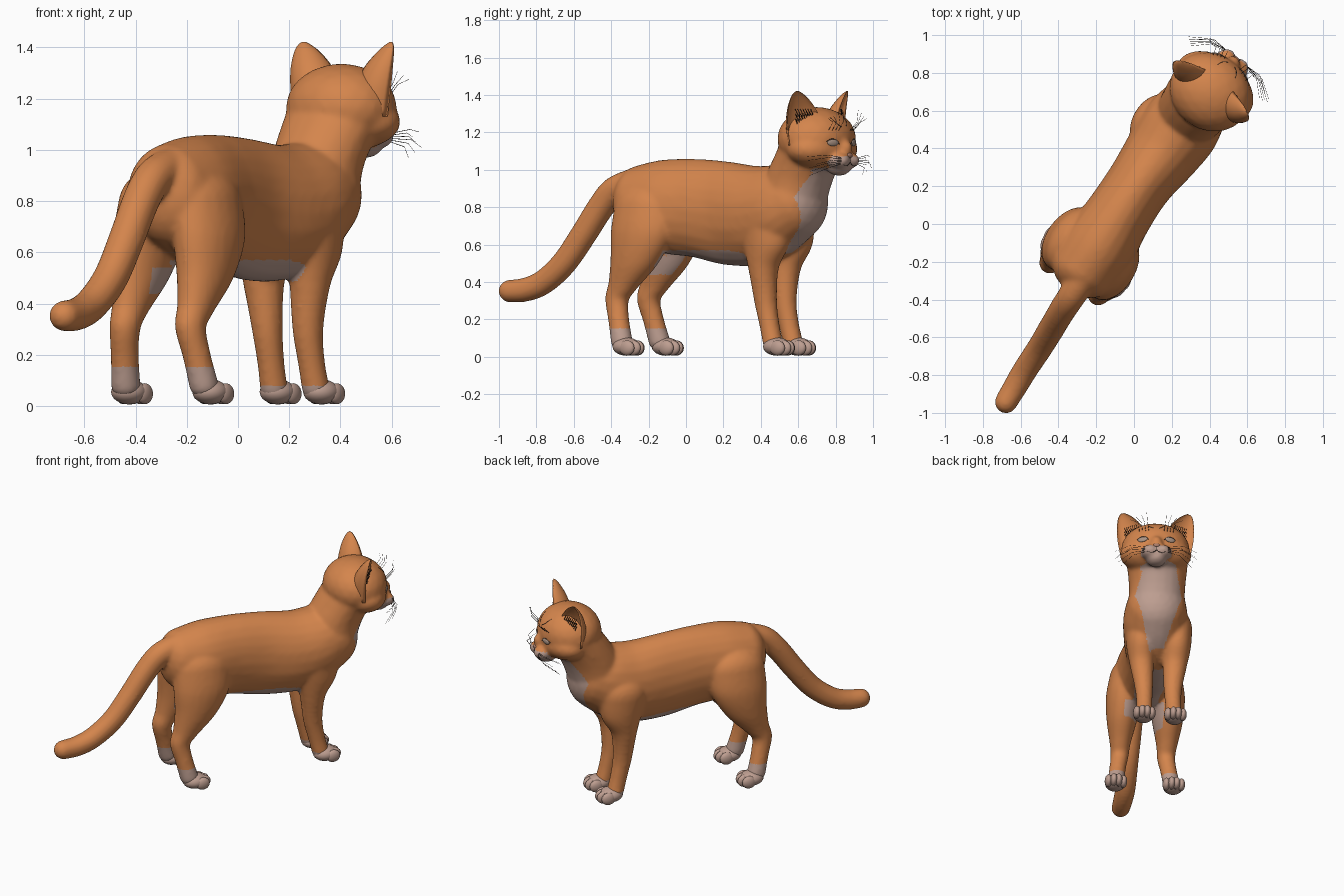
import bpy, bmesh, math
from mathutils import Matrix, Vector
from mathutils.bvhtree import BVHTree

if "Cube" in bpy.data.objects:
    bpy.data.objects.remove(bpy.data.objects["Cube"])

# Frames: the cat is modelled facing +y, then turned; the head turns a little more
ROOT = Matrix.Translation((-0.07, 0.047, 0)) @ Matrix.Rotation(math.radians(-33.5), 4, 'Z')
HEAD = Matrix.Translation((0.036, 0.815, 0)) @ Matrix.Rotation(math.radians(-4.5), 4, 'Z')
HEAD_INV = HEAD.inverted()
SIDES = ((-1, "left"), (1, "right"))


def material(name, rgb):
    m = bpy.data.materials.new(name)
    m.use_nodes = True
    m.diffuse_color = (*rgb, 1)
    m.node_tree.nodes["Principled BSDF"].inputs["Base Color"].default_value = (*rgb, 1)
    return m


ORANGE = material("orange_fur", (0.66, 0.235, 0.073))
PALE = material("pale_fur", (0.51, 0.34, 0.28))
DARK = material("dark_hair", (0.035, 0.025, 0.02))
EYE = material("eye_grey", (0.4, 0.29, 0.23))
NOSE = material("nose_pink", (0.4, 0.2, 0.14))


def add_object(name, data, matrix, *mats):
    ob = bpy.data.objects.new(name, data)
    bpy.context.collection.objects.link(ob)
    for m in mats:
        data.materials.append(m)
    ob.matrix_world = matrix
    return ob


def mesh_from(bm, name):
    bmesh.ops.recalc_face_normals(bm, faces=bm.faces)
    for f in bm.faces:
        f.smooth = True
    me = bpy.data.meshes.new(name)
    bm.to_mesh(me)
    bm.free()
    return me


def ellipsoid(bm, centre, radii, frame=Matrix()):
    m = frame @ Matrix.Translation(centre) @ Matrix.Diagonal((*radii, 1))
    bmesh.ops.create_icosphere(bm, subdivisions=3, radius=1, matrix=m)


def spline(pts, steps):
    """Smooth in-between stations."""
    out = []
    for i in range(len(pts) - 1):
        p0, p1 = pts[max(i - 1, 0)], pts[i]
        p2, p3 = pts[i + 1], pts[min(i + 2, len(pts) - 1)]
        for k in range(steps):
            t = k / steps
            out.append([b + t * ((c - a) + t * ((2 * a - 5 * b + 4 * c - d)
                        + t * (3 * b - a - 3 * c + d))) / 2
                        for a, b, c, d in zip(p0, p1, p2, p3)])
    return out + [list(pts[-1])]


def chain(bm, stations, steps=6):
    for s in spline(stations, steps):
        ellipsoid(bm, s[:3], s[3:])


bm = bmesh.new()
# Trunk: x, y, z, then radii
chain(bm, [(-0.005, -0.35, 0.825, 0.175, 0.14, 0.2), (-0.005, -0.2, 0.805, 0.195, 0.16, 0.25),
           (-0.01, 0.0, 0.795, 0.178, 0.16, 0.265), (-0.01, 0.2, 0.768, 0.176, 0.16, 0.278),
           (0, 0.4, 0.755, 0.2, 0.16, 0.267), (0.005, 0.55, 0.785, 0.213, 0.16, 0.245),
           (0.01, 0.65, 0.825, 0.195, 0.17, 0.205)], 9)
# Neck
chain(bm, [(0.01, 0.645, 0.85, 0.185, 0.175, 0.1), (0.01, 0.675, 0.95, 0.185, 0.18, 0.1),
           (0.015, 0.73, 1.05, 0.195, 0.175, 0.1), (0.025, 0.79, 1.13, 0.21, 0.18, 0.1)], 8)
# Tail
chain(bm, [(0.015, -0.38, 0.93, 0.08, 0.08, 0.08), (0.02, -0.5, 0.89, 0.075, 0.075, 0.075),
           (0.02, -0.59, 0.8, 0.073, 0.073, 0.073), (0.025, -0.7, 0.65, 0.071, 0.071, 0.071),
           (0.03, -0.82, 0.5, 0.069, 0.069, 0.069), (0.03, -0.95, 0.4, 0.067, 0.067, 0.067),
           (0.035, -1.06, 0.36, 0.065, 0.065, 0.065), (0.04, -1.16, 0.352, 0.061, 0.061, 0.061)], 8)
# Skull, cheeks, nose bridge and chin
for c, r in (((0, -0.01, 1.165), (0.226, 0.202, 0.172)), ((0, 0.025, 1.11), (0.236, 0.16, 0.115)),
             ((0, 0.14, 1.115), (0.05, 0.085, 0.06)), ((0, 0.14, 1.015), (0.065, 0.07, 0.048))):
    ellipsoid(bm, c, r, HEAD)
for s, _ in SIDES:
    ellipsoid(bm, (s * 0.042, 0.17, 1.05), (0.057, 0.066, 0.045), HEAD)
    # Hind leg
    h, f = -0.02, -0.018
    chain(bm, [(h + s * 0.115, -0.25, 0.78, 0.125, 0.19, 0.15), (h + s * 0.14, -0.26, 0.66, 0.12, 0.185, 0.1),
               (h + s * 0.15, -0.3, 0.52, 0.1, 0.142, 0.08), (h + s * 0.153, -0.37, 0.39, 0.07, 0.085, 0.06),
               (h + s * 0.153, -0.41, 0.31, 0.06, 0.066, 0.05), (h + s * 0.168, -0.39, 0.2, 0.055, 0.058, 0.05),
               (h + s * 0.183, -0.36, 0.08, 0.058, 0.06, 0.05)])
    # Front leg
    chain(bm, [(f + s * 0.11, 0.51, 0.74, 0.112, 0.158, 0.13), (f + s * 0.115, 0.52, 0.61, 0.097, 0.135, 0.08),
               (f + s * 0.108, 0.5, 0.48, 0.08, 0.085, 0.06), (f + s * 0.095, 0.505, 0.3, 0.061, 0.063, 0.05),
               (f + s * 0.095, 0.53, 0.17, 0.053, 0.055, 0.05), (f + s * 0.098, 0.555, 0.07, 0.055, 0.055, 0.05)])

# Fuse the parts into a single smooth skin
body = add_object("body", mesh_from(bm, "body"), Matrix())
remesh = body.modifiers.new("fuse", 'REMESH')
remesh.mode = 'VOXEL'
remesh.voxel_size = 0.0105
relax = body.modifiers.new("relax", 'SMOOTH')
relax.factor, relax.iterations = 0.5, 14
bpy.context.view_layer.update()
skin = bpy.data.meshes.new_from_object(body.evaluated_get(bpy.context.evaluated_depsgraph_get()))
body.modifiers.clear()
body.data = skin
skin.materials.clear()
skin.materials.append(ORANGE)
skin.materials.append(PALE)


def is_pale(c, n):
    h = HEAD_INV @ c
    socks = c.z < (0.155 if c.y < 0 else 0.08)
    muzzle = h.y > 0.13 and h.z < 1.072 and abs(h.x) < 0.1
    chin = h.y > 0.03 and 0.96 < h.z < 1.01 and abs(h.x) < 0.1
    half = 0.04 + 0.35 * (c.z - 0.52) if c.z < 0.85 else 0.155 - 0.3 * (c.z - 0.85)
    bib = c.y > 0.59 and 0.5 < c.z < 1.02 and n.y > 0.1 and abs(c.x - 0.01) < half
    belly = -0.27 < c.y < 0.42 and abs(c.x) < 0.13 and 0.48 < c.z < 0.57 and n.z < -0.35
    thigh = -0.36 < c.y < -0.15 and 0.44 < c.z < 0.54 and c.x < 0 and n.x > 0.5
    return socks or muzzle or chin or bib or belly or thigh


for p in skin.polygons:
    p.use_smooth = True
    p.material_index = int(is_pale(p.center, p.normal))
body.matrix_world = ROOT

# Paws with four toes each
for s, side in SIDES:
    for px, py, end in ((s * 0.19 - 0.02, -0.325, "hind"), (s * 0.102 - 0.015, 0.585, "front")):
        bm = bmesh.new()
        ellipsoid(bm, (px, py, 0.055), (0.068, 0.078, 0.049))
        for t in (-1.5, -0.5, 0.5, 1.5):
            ellipsoid(bm, (px + t * 0.033, py + 0.055 - 0.009 * t * t, 0.048), (0.024, 0.046, 0.041))
        add_object(f"{end}_{side}_paw", mesh_from(bm, "paw"), ROOT, PALE)

# Finds the face surface at a sideways and height position, in the head frame
tree = BVHTree.FromPolygons([v.co for v in skin.vertices], [p.vertices for p in skin.polygons])


def on_face(x, z):
    hit, normal, _, _ = tree.ray_cast(HEAD @ Vector((x, 1, z)), HEAD.to_3x3() @ Vector((0, -1, 0)))
    if hit is None:
        return Vector((x, 0, z)), Vector((0, 1, 0))
    return HEAD_INV @ hit, HEAD_INV.to_3x3() @ normal


def strands(name, lines, radius):
    cu = bpy.data.curves.new(name, 'CURVE')
    cu.dimensions = '3D'
    cu.bevel_depth, cu.bevel_resolution = radius, 0
    for pts in lines:
        sp = cu.splines.new('POLY')
        sp.points.add(len(pts) - 1)
        for i, (q, p) in enumerate(zip(sp.points, pts)):
            q.co = (*p, 1)
            q.radius = 1 - 0.6 * i / len(pts)
    add_object(name, cu, ROOT @ HEAD, DARK)


def draped(pts):
    return [on_face(*p)[0] for p in spline(pts, 4)]


# Ears: broad, dished, tapering shells
EAR = [(0.13, 1.13, 0.095, 0.1), (0.145, 1.24, 0.098, 0.098), (0.162, 1.32, 0.084, 0.074),
       (0.185, 1.38, 0.053, 0.042), (0.198, 1.408, 0.028, 0.022), (0.203, 1.421, 0.008, 0.007)]
for s, side in SIDES:
    bm = bmesh.new()
    rings = []
    for x, z, rx, ry in spline(EAR, 3):
        ring = []
        for k in range(24):
            a = k * math.tau / 24
            dy = math.sin(a) * ry * (-0.55 if math.sin(a) > 0 else 1)
            v = Matrix.Rotation(-s * 0.45, 3, 'Z') @ Vector((math.cos(a) * rx, dy + 0.033, 0))
            ring.append(bm.verts.new(v + Vector((s * x, 0, z))))
        rings.append(ring)
    for r0, r1 in zip(rings, rings[1:]):
        for k in range(24):
            bm.faces.new((r0[k], r0[k - 1], r1[k - 1], r1[k]))
    bm.faces.new(rings[-1])
    bm.faces.new(rings[0])
    add_object(side + "_ear", mesh_from(bm, "ear"), ROOT @ HEAD, ORANGE)

    # Eyes: thin almond plates lying on the face
    p, n = on_face(s * 0.09, 1.145)
    bm = bmesh.new()
    turn = n.to_track_quat('Z', 'Y').to_matrix().to_4x4()
    ellipsoid(bm, (0, 0, 0), (0.034, 0.018, 0.008), Matrix.Translation(p) @ turn)
    add_object(side + "_eye", mesh_from(bm, "eye"), ROOT @ HEAD, EYE)

# Nose
bm = bmesh.new()
ellipsoid(bm, on_face(0, 1.078)[0], (0.022, 0.01, 0.013))
add_object("nose", mesh_from(bm, "nose"), ROOT @ HEAD, NOSE)

# Lids, mouth, brow marks, whiskers and ear tufts
marks, hairs, tufts = [draped([(0, 1.068), (0, 1.04)])], [], []
for s, _ in SIDES:
    marks.append(draped([(s * 0.05, 1.138), (s * 0.072, 1.16), (s * 0.1, 1.165), (s * 0.128, 1.15)]))
    marks.append(draped([(0, 1.04), (s * 0.03, 1.022), (s * 0.065, 1.03)]))
    marks.append(draped([(s * 0.02, 1.23), (s * 0.045, 1.25), (s * 0.06, 1.28)]))
    for i in range(6):
        root = on_face(s * 0.075, 1.03 + 0.007 * i)[0]
        end = Vector((s * (0.23 + 0.02 * (i % 3)), 0.12 + 0.015 * (i % 4), 0.97 + 0.02 * i))
        hairs.append([root, root.lerp(end, 0.5) + Vector((0, 0.03, 0.012)), end])
    for i in range(4):
        root = on_face(s * (0.05 + 0.02 * i), 1.21)[0]
        hairs.append([root, root + Vector((s * 0.01, 0.04, 0.045)),
                      root + Vector((s * (0.015 + 0.015 * i), 0.045, 0.11 - 0.015 * i))])
    for i in range(21):
        root = Vector((s * (0.11 + 0.012 * (i % 7)), 0.045 - 0.008 * (i % 7), 1.23 + 0.025 * (i // 7)))
        tufts.append([root, root + Vector((s * 0.015, 0.015, 0.02)), root + Vector((s * 0.02, 0.005, 0.045))])
strands("face_markings", marks, 0.0027)
strands("whiskers", hairs, 0.0013)
strands("ear_tufts", tufts, 0.003)
